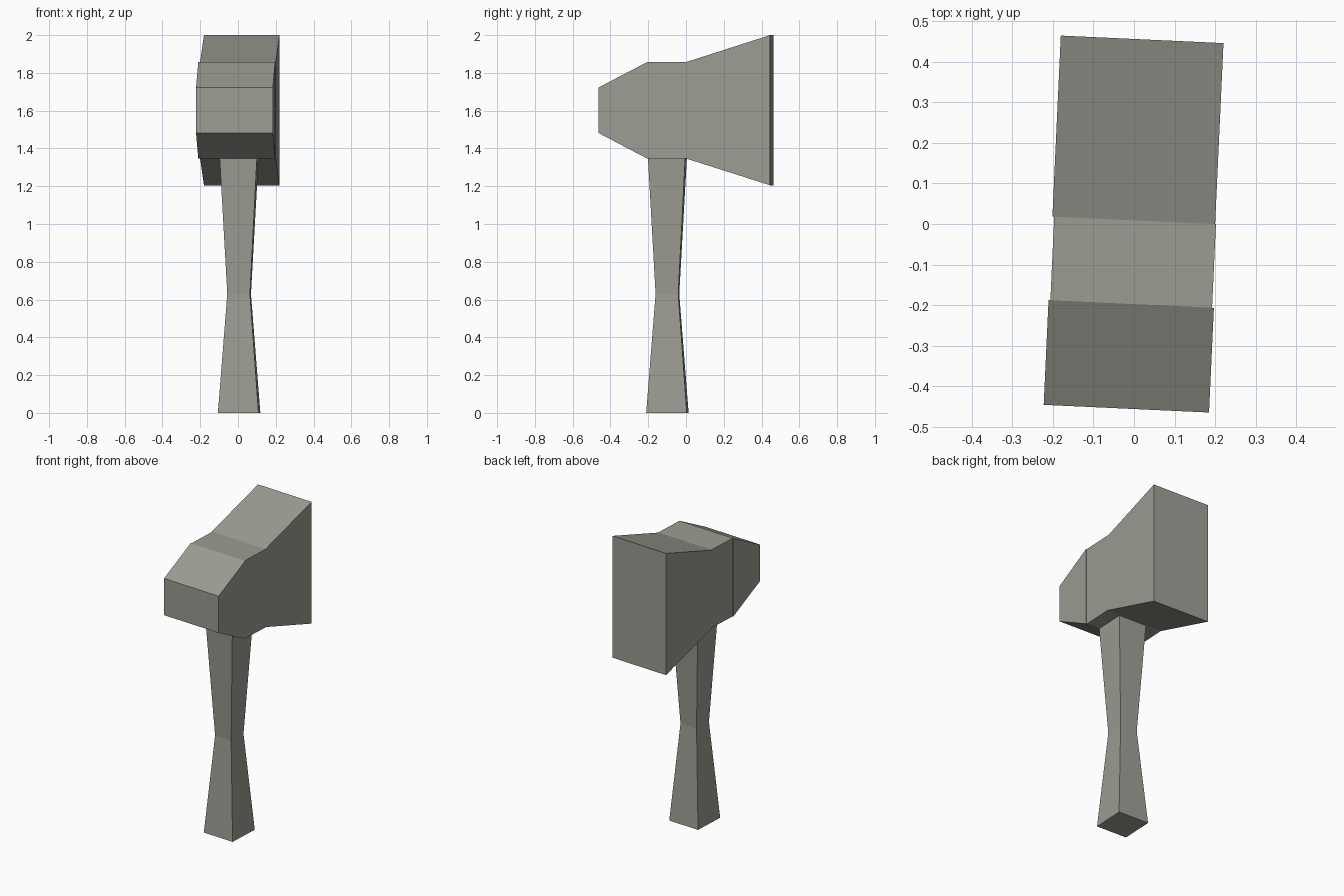
import bpy, bmesh, math

if "Cube" in bpy.data.objects:
    bpy.data.objects.remove(bpy.data.objects["Cube"])

TURN = math.radians(-2.65)  # whole model is turned slightly about z

# Dark warm grey for the whole hammer
grey = bpy.data.materials.new("dark_grey")
grey.diffuse_color = (0.335, 0.33, 0.29, 1.0)
grey.use_nodes = True
grey.node_tree.nodes["Principled BSDF"].inputs["Base Color"].default_value = grey.diffuse_color


def loft(name, rings):
    """Skin a list of four-point rings into one closed, flat-shaded solid."""
    bm = bmesh.new()
    rows = [[bm.verts.new(p) for p in ring] for ring in rings]
    for a, b in zip(rows, rows[1:]):
        for i in range(4):
            j = (i + 1) % 4
            bm.faces.new((a[i], a[j], b[j], b[i]))
    bm.faces.new(rows[0])
    bm.faces.new(rows[-1])
    bmesh.ops.recalc_face_normals(bm, faces=bm.faces)
    mesh = bpy.data.meshes.new(name)
    bm.to_mesh(mesh)
    bm.free()
    mesh.materials.append(grey)
    obj = bpy.data.objects.new(name, mesh)
    obj.rotation_euler.z = TURN
    bpy.context.collection.objects.link(obj)
    return obj


def head_ring(y, x0, x1, z0, z1):
    return [(x0, y, z0), (x1, y, z0), (x1, y, z1), (x0, y, z1)]


def handle_ring(z, r, cx=0.0105, cy=-0.098):
    return [(cx - r, cy - r, z), (cx + r, cy - r, z),
            (cx + r, cy + r, z), (cx - r, cy + r, z)]


# Hammer head: small front face, slightly narrower collar, flared rear block
loft("hammer_head", [head_ring(*s) for s in (
    (-0.455, -0.2015, 0.206, 1.482, 1.722),
    (-0.197, -0.2015, 0.206, 1.347, 1.857),
    (-0.197, -0.197, 0.2015, 1.347, 1.857),
    (0.009, -0.197, 0.2015, 1.347, 1.857),
    (0.009, -0.2015, 0.1995, 1.347, 1.857),
    (0.455, -0.2015, 0.1995, 1.205, 2.0),
)])

# Handle: square section, waisted below the middle
loft("handle", [handle_ring(*s) for s in (
    (0.0, 0.1075), (0.63, 0.06), (1.347, 0.0985))])
